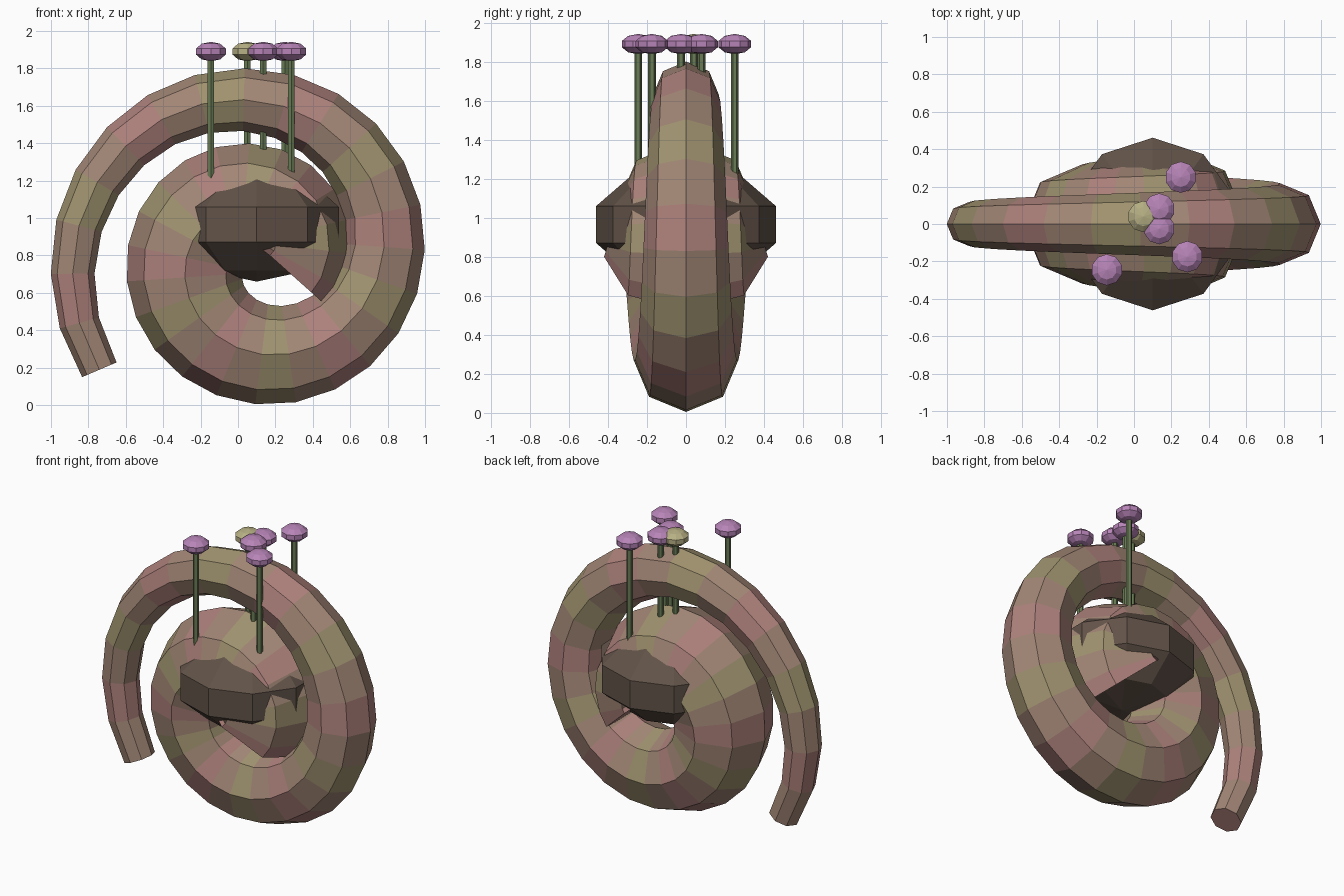
import bpy, bmesh, math
from mathutils import Vector

if "Cube" in bpy.data.objects:
    bpy.data.objects.remove(bpy.data.objects["Cube"])


def mat(name, rgb):
    m = bpy.data.materials.new(name)
    m.diffuse_color = (*rgb, 1)
    m.use_nodes = True
    m.node_tree.nodes["Principled BSDF"].inputs["Base Color"].default_value = m.diffuse_color
    return m


PINK = mat("pink", (0.42, 0.22, 0.20))
TAN = mat("tan", (0.36, 0.24, 0.18))
OLIVE = mat("olive", (0.35, 0.29, 0.16))
DARK = mat("dark_brown", (0.12, 0.085, 0.065))
GREEN = mat("green", (0.14, 0.20, 0.09))
VIOLET = mat("violet", (0.47, 0.23, 0.47))
YELLOW = mat("yellow", (0.47, 0.43, 0.23))


def make(name, bm, *mats):
    bmesh.ops.recalc_face_normals(bm, faces=bm.faces)
    me = bpy.data.meshes.new(name)
    bm.to_mesh(me)
    bm.free()
    for m in mats:
        me.materials.append(m)
    ob = bpy.data.objects.new(name, me)
    bpy.context.collection.objects.link(ob)
    return ob


def ellipsoid(name, loc, r, rz, m):
    bm = bmesh.new()
    bmesh.ops.create_uvsphere(bm, u_segments=10, v_segments=5, radius=1)
    ob = make(name, bm, m)
    ob.location = loc
    ob.scale = (r, r, rz)


# Spiral shell: tapered eight-sided tube, thick inside, thin at the tip
N, SIDES = 38, 8
pts = []
for k in range(N + 1):
    t = k / N
    a, r = t * 1.6 * math.tau, 0.07 + 0.97 * t
    pts.append(Vector((0.1 + r * math.cos(a), 0, 0.8 + r * math.sin(a))))
bm = bmesh.new()
rings = []
for k, p in enumerate(pts):
    tan = (pts[min(k + 1, N)] - pts[max(k - 1, 0)]).normalized()
    nrm = Vector((tan.z, 0, -tan.x))
    rad = 0.42 - 0.32 * k / N
    rings.append([bm.verts.new(p + rad * (math.cos(b) * nrm + math.sin(b) * Vector((0, 1, 0))))
                  for b in (math.tau * i / SIDES for i in range(SIDES))])
for k in range(N):
    for i in range(SIDES):
        j = (i + 1) % SIDES
        f = bm.faces.new((rings[k][i], rings[k][j], rings[k + 1][j], rings[k + 1][i]))
        f.material_index = (0, 1, 2, 1)[k % 4]
bm.faces.new(rings[0])
bm.faces.new(rings[-1])
make("spiral_shell", bm, PINK, TAN, OLIVE)

# Dark core
ellipsoid("core", (0.1, 0, 0.965), 0.485, 0.305, DARK)

# Stalks with flattened caps
stalks = [(0.25, 0.25, VIOLET), (0.05, 0.04, YELLOW), (0.135, 0.08, VIOLET),
          (0.135, -0.025, VIOLET), (0.285, -0.175, VIOLET), (-0.145, -0.245, VIOLET)]
for n, (x, y, m) in enumerate(stalks):
    bm = bmesh.new()
    bmesh.ops.create_cone(bm, cap_ends=True, segments=6, radius1=0.02, radius2=0.02, depth=0.74)
    make(f"stalk_{n}", bm, GREEN).location = (x, y, 1.51)
    ellipsoid(f"stalk_cap_{n}", (x, y, 1.89), 0.088, 0.052, m)
